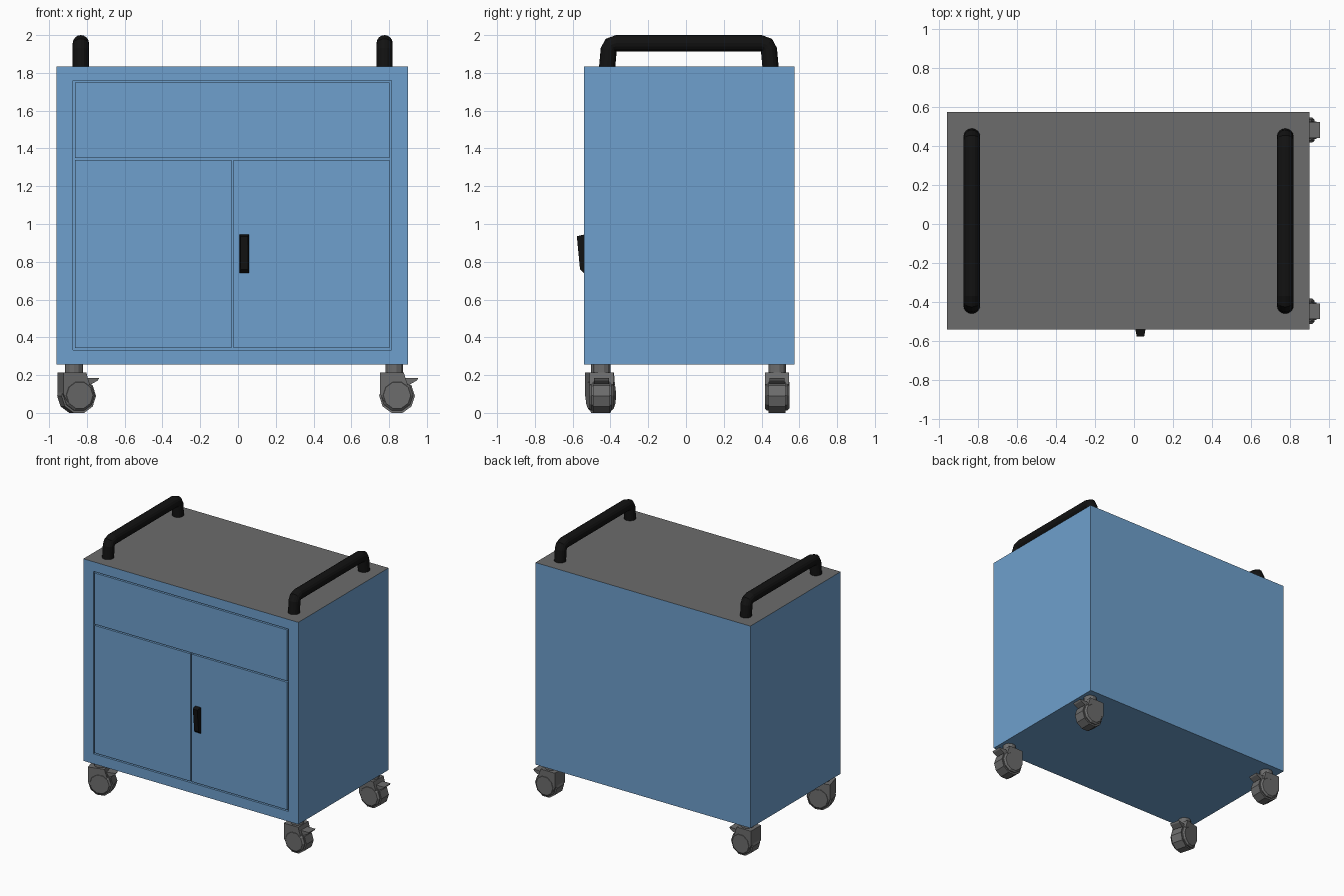
import bpy, bmesh, math
from mathutils import Vector, Matrix

if "Cube" in bpy.data.objects:
    bpy.data.objects.remove(bpy.data.objects["Cube"])


def mat(name, rgb):
    m = bpy.data.materials.new(name)
    m.diffuse_color = (*rgb, 1)
    m.use_nodes = True
    m.node_tree.nodes["Principled BSDF"].inputs["Base Color"].default_value = m.diffuse_color
    return m


BLUE = mat("blue_paint", (0.156, 0.35, 0.61))
BLACK = mat("black_plastic", (0.006, 0.006, 0.006))
GREY = mat("grey", (0.15, 0.15, 0.15))


def finish(name, bm, *mats):
    bmesh.ops.recalc_face_normals(bm, faces=bm.faces[:])
    me = bpy.data.meshes.new(name)
    bm.to_mesh(me)
    bm.free()
    for m in mats:
        me.materials.append(m)
    ob = bpy.data.objects.new(name, me)
    bpy.context.collection.objects.link(ob)
    return ob


def box_bm(x0, x1, y0, y1, z0, z1):
    bm = bmesh.new()
    bmesh.ops.create_cube(bm, size=1)
    for v in bm.verts:
        v.co = ((x0 + x1) / 2 + v.co.x * (x1 - x0),
                (y0 + y1) / 2 + v.co.y * (y1 - y0),
                (z0 + z1) / 2 + v.co.z * (z1 - z0))
    return bm


def prism_bm(profile, y0, y1):
    """Extrude an (x, z) profile along y."""
    bm = bmesh.new()
    f = bm.faces.new([bm.verts.new((x, y0, z)) for x, z in profile])
    r = bmesh.ops.extrude_face_region(bm, geom=[f])
    vs = [g for g in r["geom"] if isinstance(g, bmesh.types.BMVert)]
    bmesh.ops.translate(bm, verts=vs, vec=(0, y1 - y0, 0))
    if not f.is_valid or len(bm.faces) < len(profile) + 2:
        bm.faces.new([v for v in bm.verts if v not in vs])
    return bm


# Cabinet body: grey top face and a shallow recess in the front
bm = box_bm(-0.96, 0.90, -0.54, 0.575, 0.255, 1.835)
bm.normal_update()
for f in bm.faces:
    if f.normal.z > 0.9:
        f.material_index = 1
front = min(bm.faces, key=lambda f: f.calc_center_median().y)
bmesh.ops.inset_individual(bm, faces=[front], thickness=0.085)
for v in front.verts:
    v.co.x = -0.873 if v.co.x < 0 else 0.813
    v.co.z = 0.333 if v.co.z < 1 else 1.76
r = bmesh.ops.extrude_discrete_faces(bm, faces=[front])
bmesh.ops.translate(bm, verts=r["faces"][0].verts[:], vec=(0, 0.02, 0))
bmesh.ops.remove_doubles(bm, verts=bm.verts[:], dist=1e-5)
finish("cabinet_body", bm, BLUE, GREY)

# Drawer and doors, flush with the frame and separated by narrow gaps
for name, x0, x1, z0, z1 in (("drawer_front", -0.863, 0.803, 1.35, 1.75),
                             ("left_door", -0.863, -0.035, 0.343, 1.34),
                             ("right_door", -0.025, 0.803, 0.343, 1.34)):
    finish(name, box_bm(x0, x1, -0.54, -0.518, z0, z1), BLUE)

# Door pull: wedge that narrows and deepens toward the top
bm = box_bm(0.006, 0.06, -0.575, -0.535, 0.735, 0.945)
for v in bm.verts:
    if v.co.y < -0.55:
        v.co.x = 0.033 + (v.co.x - 0.033) * 0.7
        v.co.y, v.co.z = (-0.578, 0.935) if v.co.z > 0.8 else (-0.561, 0.76)
finish("door_pull", bm, BLACK)


# Push bars: bent tubes running front to back
def push_bar(name, x):
    path = [(-0.418, 1.825), (-0.409, 1.925), (-0.398, 1.947), (-0.37, 1.957),
            (0.40, 1.957), (0.428, 1.947), (0.439, 1.925), (0.448, 1.825)]
    pts = [Vector((x, y, z)) for y, z in path]
    bm, n, rings = bmesh.new(), 16, []
    for i, p in enumerate(pts):
        t = (pts[min(i + 1, 7)] - pts[max(i - 1, 0)]).normalized()
        if i in (0, 7):
            t = Vector((0, 0, 1 if i == 0 else -1))
        side = Vector((1, 0, 0))
        up = side.cross(t)
        rings.append([bm.verts.new(p + 0.043 * (side * math.cos(a) + up * math.sin(a)))
                      for a in (2 * math.pi * k / n for k in range(n))])
    for a, b in zip(rings, rings[1:]):
        for k in range(n):
            bm.faces.new((a[k], a[k - 1], b[k - 1], b[k]))
    bm.faces.new(rings[0])
    bm.faces.new(rings[-1])
    finish(name, bm, BLACK)


push_bar("left_push_bar", -0.832)
push_bar("right_push_bar", 0.776)


# Casters: stem, hood, tyre, side covers and brake pedal
def cylinder_bm(radius, depth, sides, centre, along_y):
    bm = bmesh.new()
    rot = Matrix.Rotation(math.pi / 2, 4, "X") if along_y else Matrix()
    spin = Matrix.Rotation(math.pi / sides, 4, "Z")
    bmesh.ops.create_cone(bm, cap_ends=True, segments=sides, radius1=radius,
                          radius2=radius, depth=depth,
                          matrix=Matrix.Translation(centre) @ rot @ spin)
    return bm


def caster(tag, x, y, turn):
    cover = cylinder_bm(0.085, 0.13, 10, (0.014, 0, 0.093), True)
    rims = [e for e in cover.edges if abs(e.verts[0].co.y - e.verts[1].co.y) < 1e-4]
    bmesh.ops.bevel(cover, geom=rims, offset=0.012, segments=1, affect="EDGES")
    hood = [(-0.075, 0.215), (-0.075, 0.1), (-0.05, 0.055), (0.03, 0.12),
            (0.07, 0.15), (0.058, 0.185), (0.05, 0.215)]
    pedal = [(0.03, 0.185), (0.127, 0.185), (0.12, 0.172), (0.085, 0.152), (0.03, 0.145)]
    parts = {
        "stem": cylinder_bm(0.048, 0.06, 12, (0, 0, 0.235), False),
        "hood": prism_bm(hood, -0.063, 0.063),
        "tyre": cylinder_bm(0.0945, 0.09, 10, (0.014, 0, 0.09), True),
        "side_cover": cover,
        "brake_pedal": prism_bm(pedal, -0.04, 0.04),
    }
    for part, bm in parts.items():
        ob = finish(f"{tag}_caster_{part}", bm, GREY)
        ob.location = (x, y, 0)
        ob.rotation_euler.z = math.radians(turn)


caster("front_right", 0.828, -0.447, 0)
caster("back_right", 0.828, 0.482, 0)
caster("front_left", -0.868, -0.455, 15)
caster("back_left", -0.868, 0.482, 0)
